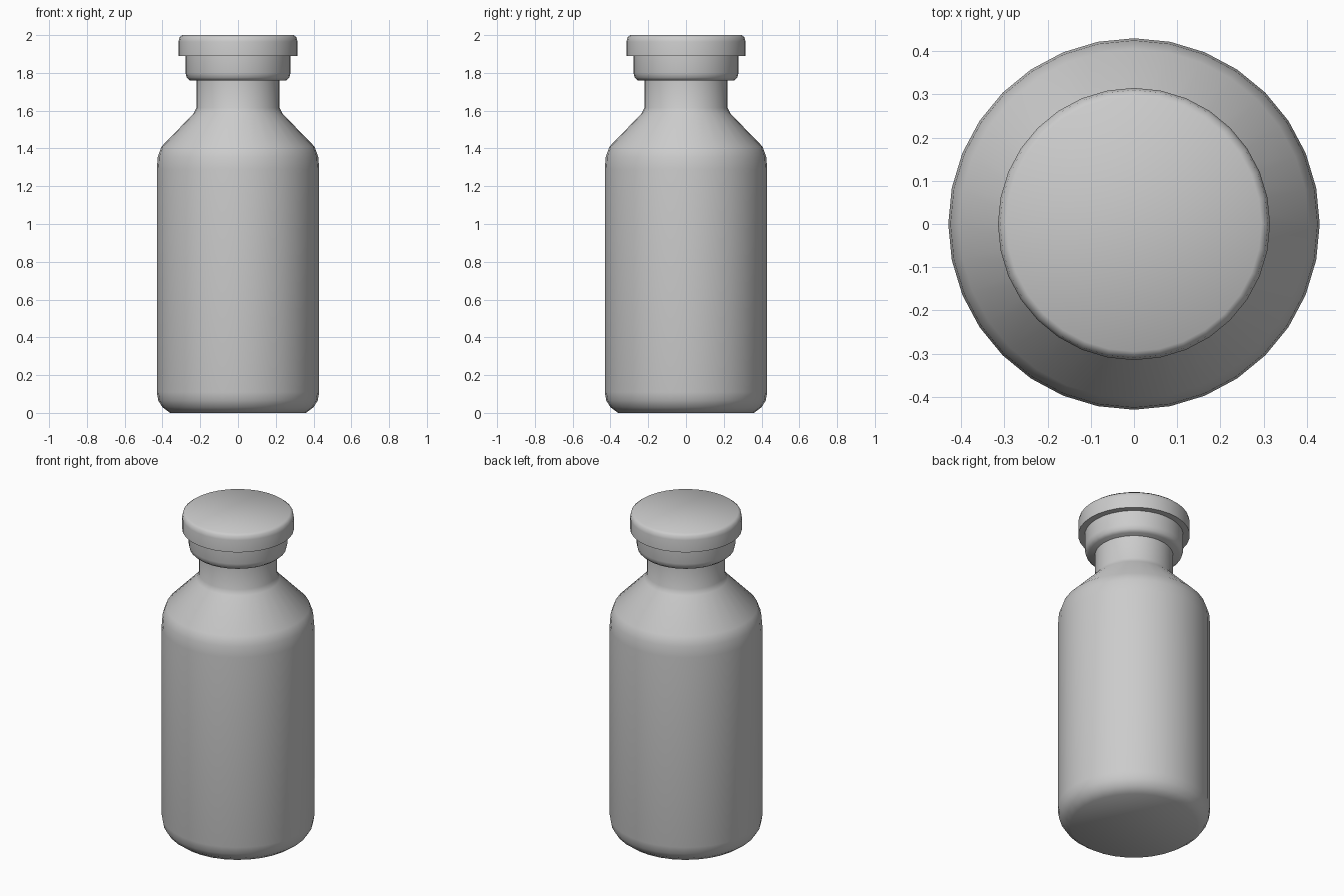
import bpy, bmesh, math

cube = bpy.data.objects.get("Cube")
if cube:
    bpy.data.objects.remove(cube, do_unlink=True)

SIDES = 32


def material(name, colour):
    mat = bpy.data.materials.new(name)
    mat.use_nodes = True
    mat.diffuse_color = colour
    mat.node_tree.nodes["Principled BSDF"].inputs["Base Color"].default_value = colour
    return mat


def lathe(name, profile, mat, angle):
    """Turn a (radius, height) profile around z and close both ends."""
    bm = bmesh.new()
    rings = []
    for r, z in profile:
        rings.append([bm.verts.new((r * math.cos(math.tau * i / SIDES),
                                    r * math.sin(math.tau * i / SIDES), z))
                      for i in range(SIDES)])
    for low, high in zip(rings, rings[1:]):
        for i in range(SIDES):
            j = (i + 1) % SIDES
            bm.faces.new((low[i], low[j], high[j], high[i]))
    bm.faces.new(rings[0][::-1])
    bm.faces.new(rings[-1])
    mesh = bpy.data.meshes.new(name)
    bm.to_mesh(mesh)
    bm.free()
    mesh.materials.append(mat)
    obj = bpy.data.objects.new(name, mesh)
    bpy.context.collection.objects.link(obj)
    bpy.ops.object.select_all(action="DESELECT")
    obj.select_set(True)
    bpy.context.view_layer.objects.active = obj
    bpy.ops.object.shade_smooth_by_angle(angle=math.radians(angle))
    return obj


grey = material("light grey", (0.6, 0.6, 0.6, 1))

# Bottle: chamfered base, straight body, sloping shoulder and neck
lathe("bottle", [(0.36, 0), (0.40, 0.03), (0.422, 0.065), (0.43, 0.11),
                 (0.43, 1.29), (0.425, 1.355), (0.405, 1.41),
                 (0.235, 1.585), (0.22, 1.615), (0.22, 1.77)], grey, 60)

# Stopper: collar with a chamfered lower edge, then a wider rounded disc
lathe("stopper", [(0.255, 1.76), (0.272, 1.775), (0.278, 1.80), (0.278, 1.89),
                  (0.315, 1.89), (0.315, 1.965), (0.31, 1.988),
                  (0.295, 2.0)], grey, 60)
